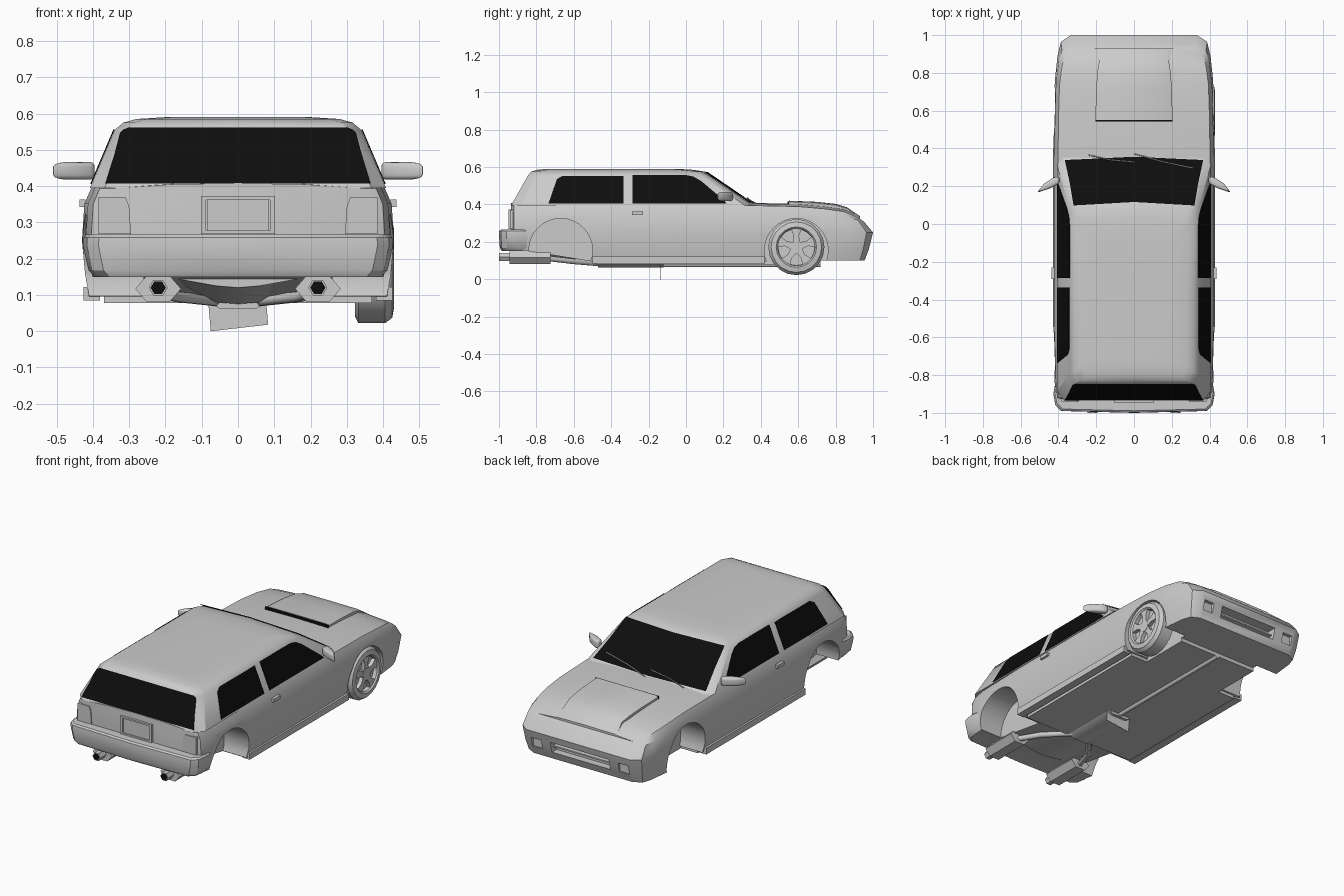
import bpy, bmesh, math
from mathutils import Vector, Matrix

if "Cube" in bpy.data.objects:
    bpy.data.objects.remove(bpy.data.objects["Cube"])

black = bpy.data.materials.new("black_glass")
black.diffuse_color = (0.004, 0.004, 0.004, 1)
black.use_nodes = True
black.node_tree.nodes["Principled BSDF"].inputs["Base Color"].default_value = black.diffuse_color


def mesh(name, verts, faces, mat=None):
    bm = bmesh.new()
    vs = [bm.verts.new(v) for v in verts]
    for f in faces:
        bm.faces.new([vs[i] for i in f])
    bmesh.ops.recalc_face_normals(bm, faces=bm.faces)
    me = bpy.data.meshes.new(name)
    bm.to_mesh(me)
    bm.free()
    ob = bpy.data.objects.new(name, me)
    bpy.context.collection.objects.link(ob)
    if mat:
        me.materials.append(mat)
    return ob


def loft(name, halves, mat=None):
    """Skin half rings (first and last point on x=0), mirrored across x."""
    n = len(halves[0])
    N = 2 * n - 2
    verts, faces = [], []
    for h in halves:
        verts += list(h) + [(-x, y, z) for x, y, z in h[-2:0:-1]]
    for r in range(len(halves) - 1):
        a, b = r * N, (r + 1) * N
        faces += [(a + i, a + (i + 1) % N, b + (i + 1) % N, b + i) for i in range(N)]
    for o in (0, (len(halves) - 1) * N):
        faces += [(o, o + 1, o + N - 1), (o + n - 2, o + n - 1, o + n)]
        faces += [(o + i, o + i + 1, o + N - i - 1, o + N - i) for i in range(1, n - 2)]
    return mesh(name, verts, faces, mat)


def prism(name, pts, vec, mat=None):
    n = len(pts)
    verts = [Vector(p) for p in pts] + [Vector(p) + Vector(vec) for p in pts]
    faces = [tuple(range(n)), tuple(range(n, 2 * n))]
    faces += [(i, (i + 1) % n, n + (i + 1) % n, n + i) for i in range(n)]
    return mesh(name, verts, faces, mat)


def box(name, x0, x1, y0, y1, z0, z1, mat=None):
    return prism(name, [(x0, y0, z0), (x1, y0, z0), (x1, y1, z0), (x0, y1, z0)], (0, 0, z1 - z0), mat)


def ngon(cx, y, cz, rx, rz, n=6):
    return [(cx + rx * math.cos(math.tau * i / n), y, cz + rz * math.sin(math.tau * i / n)) for i in range(n)]


def tube(name, pts, r):
    cu = bpy.data.curves.new(name, 'CURVE')
    cu.dimensions, cu.bevel_depth, cu.bevel_resolution, cu.use_fill_caps = '3D', r, 1, True
    sp = cu.splines.new('POLY')
    sp.points.add(len(pts) - 1)
    for p, q in zip(sp.points, pts):
        p.co = (*q, 1)
    ob = bpy.data.objects.new(name, cu)
    bpy.context.collection.objects.link(ob)


def apply_mods(ob):
    bpy.context.view_layer.objects.active = ob
    for m in list(ob.modifiers):
        bpy.ops.object.modifier_apply(modifier=m.name)


def cut(ob, cutters):
    for c in cutters:
        c.hide_render = True
        m = ob.modifiers.new("cut", 'BOOLEAN')
        m.operation, m.solver, m.object = 'DIFFERENCE', 'EXACT', c
    apply_mods(ob)
    for c in cutters:
        bpy.data.objects.remove(c)


# Lower body: stations of y at bottom, belt and top, half width, bottom z, top z
def body_ring(yb, ym, yt, w, zb, zt):
    k = lambda a, b, t: a + (b - a) * t
    return [(0, yb, zb), (.955 * w, yb, zb), (.98 * w, k(yb, ym, .5), k(zb, .25, .4)), (w, ym, .25),
            (.985 * w, k(ym, yt, .65), k(.25, zt, .65)), (.94 * w, yt, zt - .011),
            (.5 * w, yt, zt), (0, yt, zt + .003)]


body = loft("lower_body", [body_ring(*s) for s in (
    (-.935, -.935, -.935, .36, .15, .405), (-.92, -.92, -.92, .405, .15, .405),
    (-.84, -.84, -.84, .42, .15, .406), (-.5, -.5, -.5, .43, .095, .406),
    (0, 0, 0, .43, .095, .406), (.37, .37, .37, .428, .095, .405),
    (.6, .6, .6, .424, .098, .4), (.76, .76, .74, .419, .1, .388),
    (.88, .89, .84, .405, .1, .374), (.93, .965, .895, .387, .1, .352),
    (.955, 1, .93, .335, .1, .335))])

# Wheel arches, bumper intake and fog lamp recesses
cutters = [box("intake_cut", -.19, .19, .93, 1.1, .145, .21)]
for s in (1, -1):
    for y in (-.67, .59):
        pts = [(s * .26, y + .17 * math.cos(math.tau * i / 32), .155 + .17 * math.sin(math.tau * i / 32))
               for i in range(32)]
        cutters.append(prism("arch_cut", pts, (s * .3, 0, 0)))
    cutters.append(box("fog_cut", s * .25, s * .315, .968, 1.1, .15, .205))
cut(body, cutters)
box("intake_bar", -.19, .19, .935, .96, .172, .18)

# Cabin: levels of z, front y, rear y, half width
LEVELS = [(.395, .375, -.935, .408), (.555, .14, -.845, .34),
          (.575, .105, -.828, .316), (.585, .04, -.80, .28), (.59, -.04, -.75, .2)]


def cabin_ring(z, yf, yr, w):
    return [(0, yf, z), (.9 * w, yf - .02, z), (w, yf - .06, z), (w, -.35, z),
            (w, yr + .05, z), (.9 * w, yr, z), (0, yr, z)]


loft("cabin", [cabin_ring(*l) for l in LEVELS])


# Front and rear glass follow the cabin surface
def screen(name, front, rows):
    pts = []
    for z, f in rows:
        t = (z - .395) / .16
        x = f * (.408 - .068 * t)
        y = .378 - .235 * t if front else -.938 + .09 * t
        pts.append((x, y - (.02 * f / .9 if front else 0), z + .002))
    left = [(-x, y, z) for x, y, z in pts[::-1]]
    n = len(pts)
    mid = [(0, (.378 - .235 * (z - .395) / .16) if front else y, z) for x, y, z in pts]
    verts = pts + mid + left[::-1]
    faces = [(c * n + i, c * n + i + 1, (c + 1) * n + i + 1, (c + 1) * n + i)
             for c in range(2) for i in range(n - 1)]
    mesh(name, verts, faces, black)


screen("windscreen", True, [(.408, .91), (.49, .925), (.571, .96)])
screen("rear_window", False, [(.405, .905), (.48, .92), (.545, .945), (.554, .93), (.559, .89)])

for s in (1, -1):
    # Side glass
    for name, out in (("quarter_window", [(-.735, .405), (-.335, .405), (-.335, .552), (-.66, .552), (-.69, .535)]),
                      ("door_window", [(-.285, .405), (.215, .405), (.205, .42), (.08, .525), (.04, .548),
                                       (0, .556), (-.285, .556)])):
        prism(name, [(s * (.4085 - .425 * (z - .395)), y, z) for y, z in out], (s * .003, 0, .001), black)
    # Door mirror
    m = prism("door_mirror", [(s * x, y, .418) for x, y in
                              ((.395, .25), (.42, .25), (.475, .215), (.515, .165), (.44, .19), (.395, .215))],
              (0, 0, .048))
    b = m.modifiers.new("round", 'BEVEL')
    b.width, b.segments = .013, 3
    apply_mods(m)
    # Handle, sill and tail lamp
    box("door_handle", s * .42, s * .437, -.29, -.23, .343, .363)
    box("side_sill", s * .38, s * .426, -.5, .42, .085, .122)
    prism("tail_lamp", [(s * x, -.94, z) for x, z in ((.295, .268), (.385, .268), (.385, .37), (.31, .37), (.3, .345))],
          (0, .03, 0))
    # Silencer, tailpipe and branch pipe
    prism("silencer", ngon(s * .22, -.945, .117, .063, .042), (0, .22, 0))
    prism("tailpipe", ngon(s * .22, -1, .12, .026, .025), (0, .08, 0))
    prism("tailpipe_bore", ngon(s * .22, -1.001, .12, .021, .02), (0, .01, 0), black)
    tube("branch_pipe", [(s * .22, -.73, .11), (s * .17, -.6, .095), (s * .03, -.42, .08)], .016)

# Rear bumper
PLAN = [(0, -.84), (.975, -.84), (1, -.9), (.975, -.96), (.9, -.99), (0, -1)]
loft("rear_bumper", [[(x * w, -.84 + (y + .84) * k, z) for x, y in PLAN]
                     for z, w, k in ((.15, .395, .9), (.168, .412, .97), (.235, .427, 1),
                                     (.258, .426, .99), (.266, .418, .93))])

# Number plate and its frame
box("plate", -.085, .085, -.941, -.92, .275, .362)
for a in ((-.102, .102, .268, .277), (-.102, .102, .362, .372), (-.102, -.088, .277, .362), (.088, .102, .277, .362)):
    box("plate_frame", a[0], a[1], -.948, -.92, a[2], a[3])

# Bonnet bulge with rear vent
loft("bonnet_bulge", [[(0, y, .3), (w, y, .3), (w, y, z - .006), (w - .012, y, z), (0, y, z + .001)]
                      for y, w, z in ((.55, .205, .419), (.7, .2, .413), (.8, .195, .402), (.86, .185, .384), (.93, .2, .336))])
box("bonnet_vent", -.205, .205, .543, .551, .4, .417, black)

# Wipers
for pts in ([(-.24, .365, .407), (-.13, .34, .424), (0, .328, .434)], [(.0, .372, .407), (.15, .33, .427), (.31, .296, .442)]):
    tube("wiper", pts, .003)

# Underside: floor, centre pipe, resonator and hanging plate
prism("floor_pan", [(x, y, .078) for x, y in
                    ((-.37, -.48), (-.37, .42), (-.26, .42), (-.26, .72), (.26, .72), (.26, .42), (.37, .42), (.37, -.48))],
      (0, 0, .03))
loft("rear_tunnel", [[(0, y, z), (.06, y, z + .005), (.2, y, .15), (0, y, .16)] for y, z in ((-.8, .12), (-.48, .075))])
loft("resonator", [[(0, y, .062), (.05, y, .062), (.08, y, .08), (0, y, .1)] for y in (-.47, -.12)])
tube("centre_pipe", [(0, -.14, .078), (0, .72, .078)], .014)
prism("hanging_plate", [(-.075, -.14, 0), (.083, -.14, .018), (.078, -.14, .08), (-.082, -.14, .08)], (0, .003, 0))

# Single front wheel: turned tyre and rim, then five spokes
WC = Vector((0, .59, .172))
PROFILE = [(.325, 0), (.322, .13), (.332, .15), (.405, .15), (.425, .135), (.43, .108), (.422, .1), (.4, .098), (.398, 0)]
S = 20
verts, faces = [], []
for i in range(S):
    a = math.tau * i / S
    verts += [(x, WC.y + r * math.sin(a), WC.z + r * math.cos(a)) for x, r in PROFILE[1:-1]]
P = len(PROFILE) - 2
for i in range(S):
    j = (i + 1) % S
    faces += [(i * P + k, i * P + k + 1, j * P + k + 1, j * P + k) for k in range(P - 1)]
faces += [tuple(i * P for i in range(S)), tuple(i * P + P - 1 for i in range(S))]
mesh("front_wheel", verts, faces)
for i in range(5):
    rot = Matrix.Rotation(math.tau * i / 5, 4, 'X')
    pts = [WC + rot @ Vector((.395, y, z)) for y, z in
           ((-.02, .02), (.02, .02), (.014, .06), (.03, .1), (-.03, .1), (-.014, .06))]
    prism("wheel_spoke", pts, (.027, 0, 0))
prism("wheel_hub", [(.395, WC.y + .036 * math.cos(math.tau * i / 10), WC.z + .036 * math.sin(math.tau * i / 10))
                    for i in range(10)], (.029, 0, 0))

# Smooth shading with sharp edges kept
bpy.ops.object.select_all(action='DESELECT')
for ob in bpy.context.scene.objects:
    if ob.type == 'MESH':
        ob.select_set(True)
        bpy.context.view_layer.objects.active = ob
bpy.ops.object.shade_smooth_by_angle(angle=math.radians(32))
